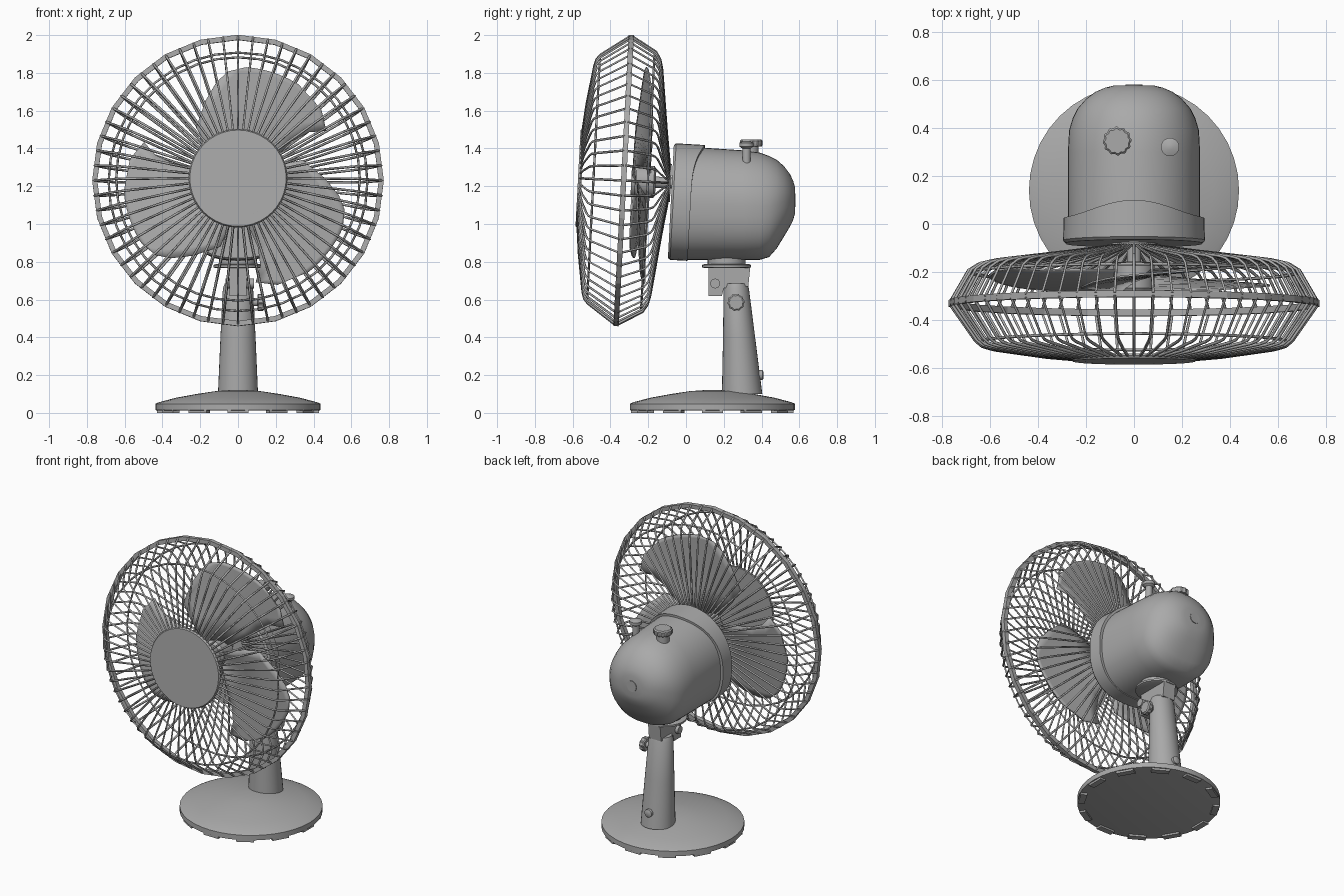
import bpy, bmesh, math
from math import sin, cos, pi, radians
from mathutils import Matrix, Vector

old = bpy.data.objects.get("Cube")
if old:
    bpy.data.objects.remove(old)

grey = bpy.data.materials.new("plain_grey")
grey.use_nodes = True
colour = (0.4, 0.4, 0.4, 1)
grey.diffuse_color = colour
grey.node_tree.nodes["Principled BSDF"].inputs["Base Color"].default_value = colour

# Fan frame: local z points forward along the slightly raised fan axis
FAN = Matrix.Translation((0, -0.33, 1.23)) @ Matrix.Rotation(radians(87), 4, 'X')
BASE_Y = 0.14


def finish(name, mesh, smooth=True):
    ob = bpy.data.objects.new(name, mesh)
    bpy.context.collection.objects.link(ob)
    mesh.materials.clear()
    mesh.materials.append(grey)
    if smooth:
        bpy.ops.object.select_all(action='DESELECT')
        ob.select_set(True)
        bpy.context.view_layer.objects.active = ob
        bpy.ops.object.shade_smooth_by_angle(angle=radians(35))
    return ob


def from_bmesh(name, bm, smooth=True):
    bmesh.ops.recalc_face_normals(bm, faces=bm.faces)
    mesh = bpy.data.meshes.new(name)
    bm.to_mesh(mesh)
    bm.free()
    return finish(name, mesh, smooth)


def loft(name, rings, smooth=True):
    """Skin closed rings of points and cap both ends."""
    bm = bmesh.new()
    loops = [[bm.verts.new(p) for p in ring] for ring in rings]
    n = len(loops[0])
    for a, b in zip(loops, loops[1:]):
        for i in range(n):
            j = (i + 1) % n
            bm.faces.new((a[i], a[j], b[j], b[i]))
    bm.faces.new(loops[0])
    bm.faces.new(loops[-1])
    return from_bmesh(name, bm, smooth)


def turned(name, profile, place, n=32, flute=0.0):
    """Lathe (radius, height) points about local z; flute notches the rim."""
    rings = []
    for r, z in profile:
        rings.append([place @ Vector((cos(2 * pi * i / n) * r * (1 - flute * (i % 4 > 1)),
                                      sin(2 * pi * i / n) * r * (1 - flute * (i % 4 > 1)), z))
                      for i in range(n)])
    return loft(name, rings)


def at(point, axis=(0, 0, 1)):
    return Matrix.Translation(point) @ Vector(axis).to_track_quat('Z', 'Y').to_matrix().to_4x4()


def wires(name, paths, depth, cyclic=False):
    cu = bpy.data.curves.new(name, 'CURVE')
    cu.dimensions = '3D'
    cu.bevel_depth = depth
    cu.bevel_resolution = 0
    cu.use_fill_caps = True
    for path in paths:
        sp = cu.splines.new('POLY')
        sp.points.add(len(path) - 1)
        sp.use_cyclic_u = cyclic
        for pt, co in zip(sp.points, path):
            pt.co = (*(FAN @ Vector(co)), 1)
    tmp = bpy.data.objects.new(name + "_path", cu)
    bpy.context.collection.objects.link(tmp)
    graph = bpy.context.evaluated_depsgraph_get()
    mesh = bpy.data.meshes.new_from_object(tmp.evaluated_get(graph))
    bpy.data.objects.remove(tmp)
    mesh.name = name
    return finish(name, mesh, False)


def polar(r, angle, z):
    return (r * cos(angle), r * sin(angle), z)


def circle(r, z, n):
    return [polar(r, pi / 2 + 2 * pi * i / n, z) for i in range(n)]


# Base with feet round its rim
turned("base", [(0.425, 0.012), (0.437, 0.015), (0.437, 0.048), (0.42, 0.056), (0.33, 0.08),
                (0.22, 0.1), (0.12, 0.115), (0.05, 0.12)], at((0, BASE_Y, 0)), 40)
for k in range(12):
    turn = at((0, BASE_Y, 0)) @ Matrix.Rotation(2 * pi * k / 12, 4, 'Z')
    bm = bmesh.new()
    bmesh.ops.create_cube(bm, size=1, matrix=turn @ Matrix.Translation((0.41, 0, 0.008))
                          @ Matrix.Diagonal((0.04, 0.11, 0.016, 1)))
    from_bmesh("base_foot", bm, False)

# Pole
sections = [(0.1, 0.297, 0.106, 0.107), (0.4, 0.281, 0.093, 0.085),
            (0.66, 0.266, 0.08, 0.067), (0.685, 0.265, 0.07, 0.058)]
loft("pole", [[(hx * cos(2 * pi * i / 32), y + hy * sin(2 * pi * i / 32), z) for i in range(32)]
              for z, y, hx, hy in sections])
turned("pole_button", [(0.026, 0), (0.026, 0.035), (0.018, 0.04)], at((0, 0.37, 0.2), (0, 1, 0)), 16)

# Tilt bracket, swivel and tightening knob
lug = [(0.12, 0.77), (0.34, 0.77), (0.33, 0.67), (0.2, 0.66), (0.19, 0.62), (0.12, 0.62)]
loft("tilt_bracket", [[(x, y, z) for y, z in lug] for x in (-0.045, 0.045)], False)
turned("pivot_bolt", [(0.026, -0.065), (0.026, 0.085)], at((0, 0.155, 0.685), (1, 0, 0)), 16)
turned("swivel_plate", [(0.12, 0), (0.13, 0.004), (0.13, 0.016), (0.12, 0.02)], at((0, 0.215, 0.767)))
turned("swivel_neck", [(0.1, 0), (0.1, 0.05)], at((0, 0.215, 0.78)))
turned("tilt_knob_stem", [(0.02, 0), (0.02, 0.08)], at((0.04, 0.265, 0.585), (1, 0, 0)), 16)
turned("tilt_knob", [(0.04, 0), (0.046, 0.006), (0.046, 0.03), (0.038, 0.036)],
       at((0.102, 0.265, 0.585), (1, 0, 0)), 40, 0.09)


# Motor housing: round above, fuller below
def motor_ring(hw, top, bottom, y_rule, n=48):
    mid, half = (top + bottom) / 2, (top - bottom) / 2
    ring = []
    for i in range(n):
        c, s = cos(2 * pi * i / n), sin(2 * pi * i / n)
        e = 1.0 if s >= 0 else 0.8
        x = hw * math.copysign(abs(c) ** e, c)
        z = mid + half * math.copysign(abs(s) ** e, s)
        ring.append((x, y_rule(z, s), z))
    return ring


shell = [(0.0, 0.275, 1.41, 0.81), (0.3, 0.275, 1.39, 0.81), (0.39, 0.27, 1.378, 0.81),
         (0.44, 0.255, 1.36, 0.825), (0.48, 0.235, 1.34, 0.87), (0.52, 0.2, 1.305, 0.935),
         (0.55, 0.16, 1.265, 0.985), (0.567, 0.12, 1.23, 1.02), (0.577, 0.08, 1.195, 1.055)]
loft("motor_housing", [motor_ring(w, t, b, lambda z, s, y=y: y) for y, w, t, b in shell])


def collar_front(z, s):
    return -0.08 + 0.052 * (z - 1.12)


def collar_back(z, s):
    return 0.025 + 0.052 * (z - 1.12) + 0.06 * max(0, s) ** 4


loft("motor_collar", [motor_ring(0.285, 1.415, 0.82, collar_front),
                      motor_ring(0.295, 1.427, 0.81, lambda z, s: collar_front(z, s) + 0.012),
                      motor_ring(0.293, 1.418, 0.805, collar_back),
                      motor_ring(0.27, 1.395, 0.825, collar_back)])
turned("rear_button", [(0.036, 0), (0.036, 0.012)], at((0, 0.569, 1.125), (0, 1, 0)), 24)

# Controls on top of the motor
turned("speed_knob_stem", [(0.04, 0), (0.04, 0.06)], at((-0.07, 0.345, 1.36)), 24)
turned("speed_knob", [(0.055, 0), (0.06, 0.006), (0.06, 0.03), (0.052, 0.038)],
       at((-0.07, 0.345, 1.41)), 48, 0.08)
turned("swing_knob", [(0.022, 0), (0.022, 0.09), (0.038, 0.1), (0.038, 0.12), (0.012, 0.13)],
       at((0.15, 0.32, 1.31)), 24)

# Wire cage: spokes front and rear, rings, rim, badge and rear hub
front_path = [(0.2, 0.236), (0.4, 0.216), (0.6, 0.186), (0.635, 0.176), (0.66, 0.155), (0.765, 0.005)]
rear_path = [(0.06, -0.245), (0.1, -0.238), (0.27, -0.214), (0.6, -0.172), (0.65, -0.16), (0.69, -0.135), (0.765, -0.005)]
SPOKES = 60
for label, path in (("front_spokes", front_path), ("rear_spokes", rear_path)):
    wires(label, [[polar(r, pi / 2 + 2 * pi * k / SPOKES, z) for r, z in path]
                  for k in range(SPOKES)], 0.0065)
wires("cage_rings", [circle(0.645, 0.16, 36), circle(0.685, -0.128, 36)], 0.006, True)
n = 24
rim = bmesh.new()
corners = [(0.745, -0.014), (0.772, -0.014), (0.772, 0.014), (0.745, 0.014)]
hoops = [[rim.verts.new(FAN @ Vector(p)) for p in circle(r, z, n)] for r, z in corners]
for a, b in zip(hoops, hoops[1:] + hoops[:1]):
    for i in range(n):
        j = (i + 1) % n
        rim.faces.new((a[i], a[j], b[j], b[i]))
from_bmesh("cage_rim", rim, False)
turned("front_badge", [(0.26, 0.222), (0.262, 0.23), (0.255, 0.242)], FAN, 40)
turned("rear_cage_hub", [(0.1, -0.25), (0.1, -0.235)], FAN)

# Shaft, hub and three swept blades
turned("shaft", [(0.03, -0.28), (0.03, -0.1)], FAN, 16)
turned("blade_hub", [(0.07, -0.17), (0.085, -0.16), (0.085, -0.06), (0.07, -0.04)], FAN)
# Each row is radius, leading angle, trailing angle
rows = [(0.07, 133, 33), (0.25, 131, 34), (0.36, 128, 37), (0.46, 112, 35),
        (0.54, 102, 30), (0.585, 95, 41), (0.607, 86, 58)]
COLS = 10
for offset in (0, -110, 127):
    bm = bmesh.new()
    grid = []
    for r, lead, trail in rows:
        line = []
        for c in range(COLS + 1):
            ang = lead + (trail - lead) * c / COLS
            z = -0.14 + 0.09 * (ang - 30) / 100
            line.append(bm.verts.new(FAN @ Vector(polar(r, radians(ang + offset), z))))
        grid.append(line)
    for a, b in zip(grid, grid[1:]):
        for c in range(COLS):
            bm.faces.new((a[c], a[c + 1], b[c + 1], b[c]))
    blade = from_bmesh("blade", bm)
    mod = blade.modifiers.new("thickness", 'SOLIDIFY')
    mod.thickness = 0.008
    mod.offset = 0
